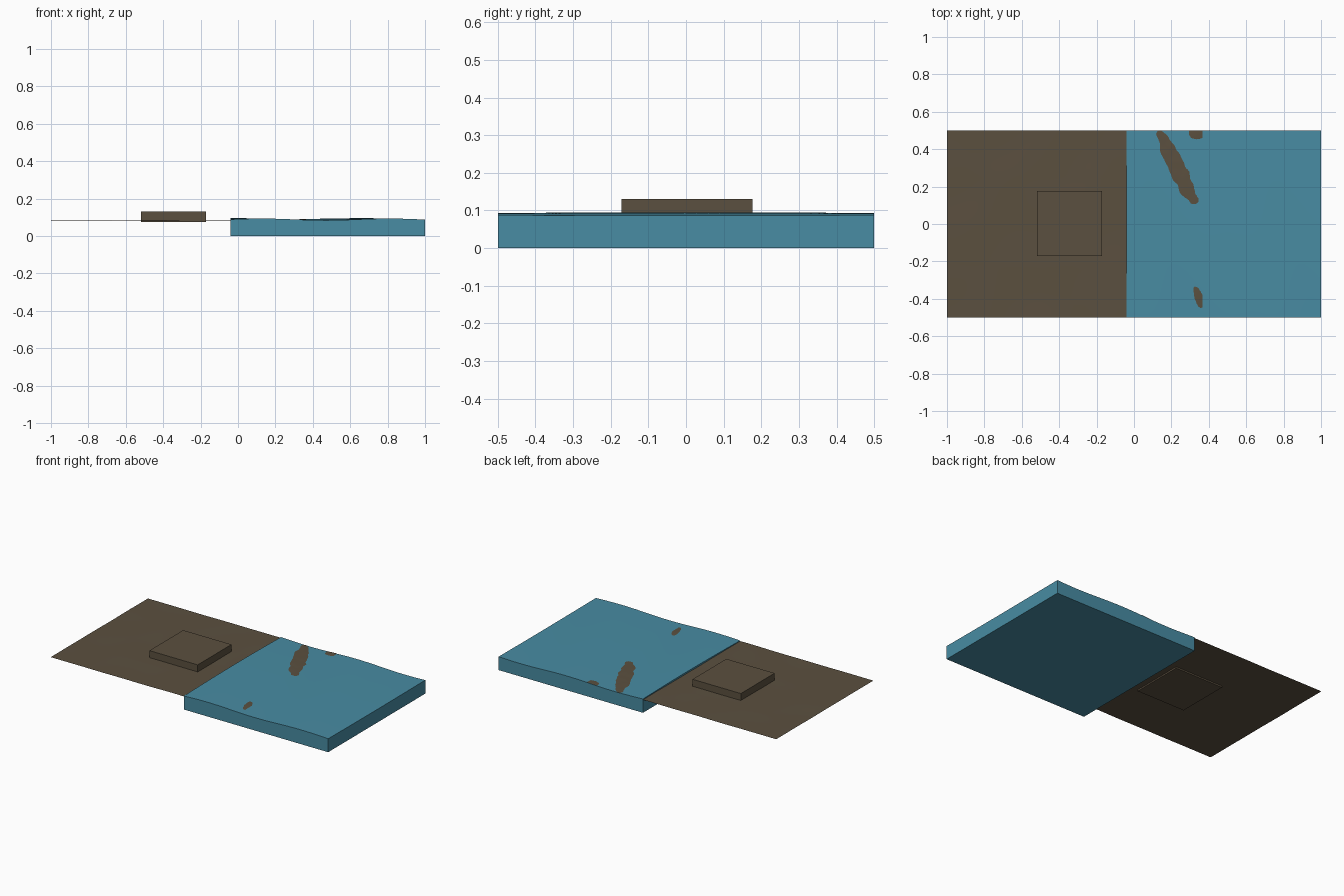
import bpy, bmesh, math
from mathutils import noise, Vector

if "Cube" in bpy.data.objects:
    bpy.data.objects.remove(bpy.data.objects["Cube"])


def material(name, rgb):
    m = bpy.data.materials.new(name)
    m.diffuse_color = (*rgb, 1)
    m.use_nodes = True
    m.node_tree.nodes["Principled BSDF"].inputs["Base Color"].default_value = m.diffuse_color
    return m


earth = material("brown earth", (0.105, 0.08, 0.05))
blue = material("water blue", (0.065, 0.262, 0.366))


def water_z(x, y):
    u = x + 0.3 * y
    return 0.0905 + 0.0045 * math.cos(2 * math.pi * (u + 0.02) / 0.68) - 0.008 * y * y


# Islands poking through the water: centre x, y, half sizes, tilt
ISLANDS = [(0.23, 0.30, 0.045, 0.225, 0.45),
           (0.35, 0.50, 0.06, 0.045, 0.5),
           (0.345, -0.39, 0.022, 0.06, 0.3)]


def island(x, y):
    best = -9
    for cx, cy, rx, ry, a in ISLANDS:
        dx, dy = x - cx, y - cy
        px = dx * math.cos(a) + dy * math.sin(a)
        py = -dx * math.sin(a) + dy * math.cos(a)
        best = max(best, 1 - (px / rx) ** 2 - (py / ry) ** 2)
    return best + 0.45 * noise.noise(Vector((x * 22, y * 22, 3)))


def ground_z(x, y):
    base = 0.0845 + 0.002 * noise.noise(Vector((x * 4, y * 4, 0)))
    if x < -0.04:
        return base
    w, p = water_z(x, y), island(x, y)
    if p > 0:
        return w + 0.0015 * min(p, 1)
    return w - min(-p, 1) * max(w - base, 0.002)


def surface(name, x0, x1, nx, ny, height, mat, solid):
    bm = bmesh.new()
    rows = []
    for i in range(nx + 1):
        x = x0 + (x1 - x0) * i / nx
        ys = [j / ny - 0.5 for j in range(ny + 1)]
        rows.append([bm.verts.new((x, y, height(x, y))) for y in ys])
    for a, b in zip(rows, rows[1:]):
        for j in range(ny):
            bm.faces.new((a[j], b[j], b[j + 1], a[j + 1]))
    if solid:
        # side walls down to the flat floor
        edges = [e for e in bm.edges if e.is_boundary]
        geom = bmesh.ops.extrude_edge_only(bm, edges=edges)["geom"]
        for v in geom:
            if isinstance(v, bmesh.types.BMVert):
                v.co.z = 0
        rim = [e for e in geom if isinstance(e, bmesh.types.BMEdge)]
        bmesh.ops.contextual_create(bm, geom=rim)
        bmesh.ops.recalc_face_normals(bm, faces=bm.faces)
    me = bpy.data.meshes.new(name)
    bm.to_mesh(me)
    bm.free()
    ob = bpy.data.objects.new(name, me)
    bpy.context.collection.objects.link(ob)
    me.materials.append(mat)
    bpy.ops.object.select_all(action='DESELECT')
    ob.select_set(True)
    bpy.context.view_layer.objects.active = ob
    bpy.ops.object.shade_smooth_by_angle(angle=math.radians(30))


# Thin ground sheet and solid body of water
surface("ground_sheet", -1, 0.365, 137, 100, ground_z, earth, False)
surface("water_body", -0.04, 1, 104, 100, water_z, blue, True)

# Raised square slab on the ground
bpy.ops.mesh.primitive_cube_add(size=1, location=(-0.345, 0.003, 0.1025))
slab = bpy.context.object
slab.name = "ground_slab"
slab.scale = (0.348, 0.348, 0.055)
slab.data.materials.append(earth)
